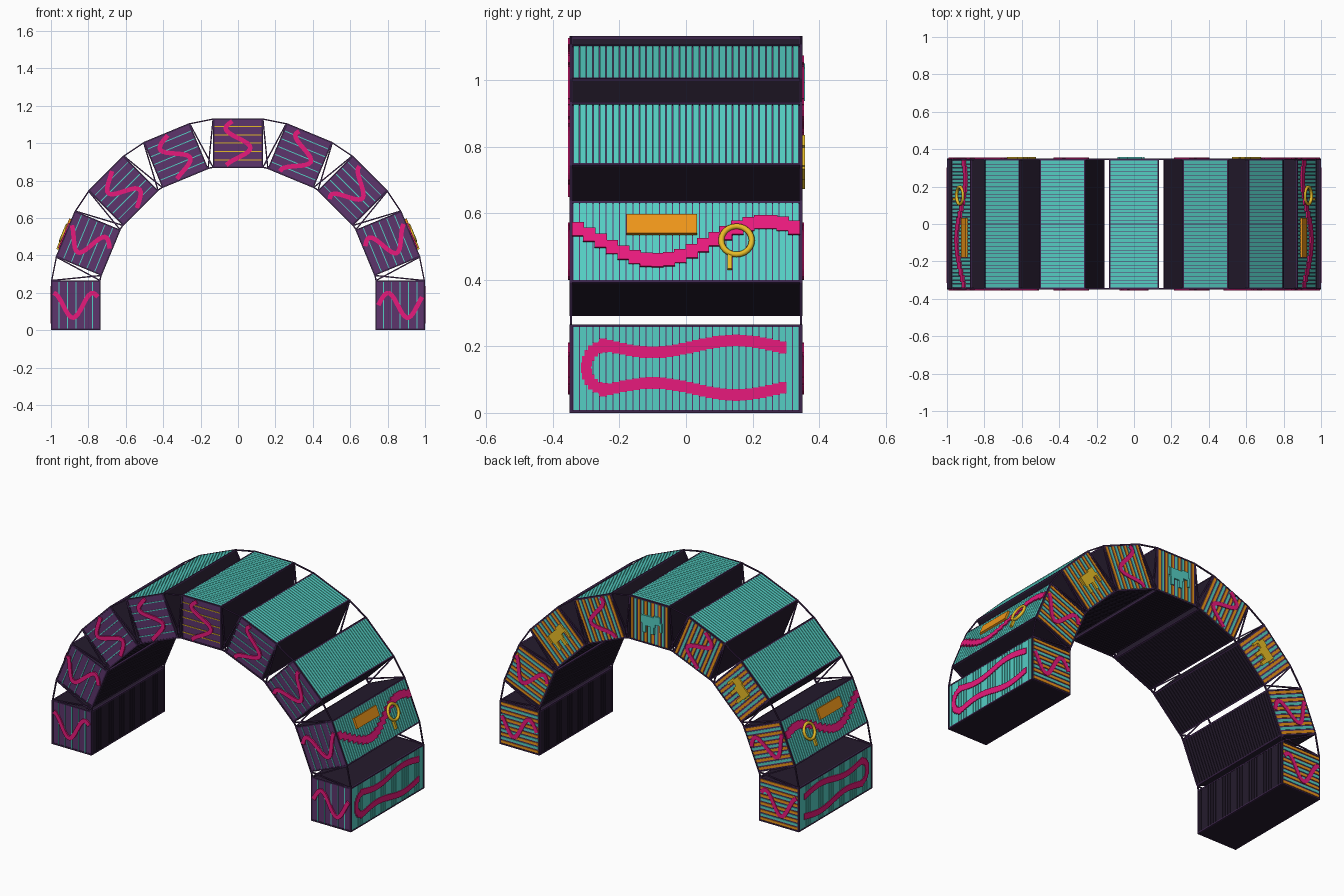
import bpy, bmesh
from math import sin, cos, pi, radians
from mathutils import Matrix, Vector

if "Cube" in bpy.data.objects:
    bpy.data.objects.remove(bpy.data.objects["Cube"])

COL = {
    "teal": (0.09, 0.62, 0.55, 1), "pink": (0.80, 0.01, 0.20, 1),
    "gold": (0.80, 0.50, 0.02, 1), "orange": (0.85, 0.30, 0.01, 1),
    "purple": (0.11, 0.035, 0.15, 1), "trim": (0.045, 0.018, 0.07, 1),
    "dark": (0.018, 0.011, 0.026, 1),
}
MATS = {}
for name, c in COL.items():
    MATS[name] = bpy.data.materials.new(name)
    MATS[name].diffuse_color = c

PARTS = {}          # (part name, colour) -> bmesh
R, ZC, H, D = 0.867, 0.133, 0.133, 0.35   # ring radius, ring height, half crate, half depth


def box(part, colour, m, c, s, rot=None):
    bm = PARTS.setdefault((part, colour), bmesh.new())
    local = Matrix.Translation(c) @ (rot or Matrix()) @ Matrix.Diagonal((*s, 1))
    bmesh.ops.create_cube(bm, size=1, matrix=m @ local)


def bar(part, colour, m, a, b, w, t):
    """Square bar between two points."""
    a, b = Vector(a), Vector(b)
    d = b - a
    x = d.normalized()
    y = Vector((0, 1, 0)) if abs(x.y) < 0.9 else Vector((1, 0, 0))
    z = x.cross(y).normalized()
    y = z.cross(x)
    rot = Matrix((x, y, z)).transposed().to_4x4()
    box(part, colour, m, (a + b) / 2, (d.length, t, w), rot)


def crate_matrix(i):
    """Local x = outward, y = depth, z = along the arch (upwards on both sides)."""
    th = radians(22.5 * i)
    flip = Matrix.Diagonal((1, 1, -1 if i > 4 else 1, 1))
    return (Matrix.Translation((R * cos(th), 0, ZC + R * sin(th)))
            @ Matrix.Rotation(-th, 4, 'Y') @ flip)


def animal(m, colour, i):
    """Blocky trunked animal on the back, standing upright in its crate."""
    y = D + 0.002
    for u, v, su, sv in [(0.01, 0.0, 0.06, 0.085), (0.025, 0.055, 0.05, 0.045),
                         (-0.012, 0.08, 0.055, 0.014), (-0.04, -0.03, 0.045, 0.02),
                         (-0.04, 0.025, 0.045, 0.02), (0.015, -0.05, 0.045, 0.01)]:
        box("back_animal", colour, m, (u, y, v), (su, 0.012, sv))


def wave(m, i, side):
    """Pink ribbon across a front or back crate end."""
    sgn = -1 if i > 4 else 1
    p = 0.145 - 0.0162 * i
    pts = []
    for k in range(21):
        u = -0.115 + 0.23 * k / 20
        pts.append((u, side * (D + 0.001), sgn * 0.066 * cos(2 * pi * (u - p) / 0.21)))
    for a, b in zip(pts, pts[1:]):
        e = (Vector(b) - Vector(a)).normalized() * 0.004
        bar("end_ribbon", "pink", m, Vector(a) - e, Vector(b) + e, 0.024, 0.008)


N = 34
for i in range(9):
    m = crate_matrix(i)
    # crate body with dark side panels
    box("crate_body", "purple", m, (0, 0, 0), (0.256, 0.694, 0.260))
    for s in (-1, 1):
        box("side_panel", "dark", m, (0, 0, s * 0.1305), (0.258, 0.69, 0.003))
    # outer and inner slats
    for k in range(N):
        y = -0.34 + 0.68 * (k + 0.5) / N
        box("outer_slats", "teal", m, (0.129, y, 0), (0.006, 0.0172, 0.25))
        box("inner_slats", "dark", m, (-0.129, y, 0), (0.006, 0.0172, 0.25))
    # edge frame
    e, w = H - 0.004, 0.008
    for a in (-1, 1):
        for b in (-1, 1):
            box("edge_frame", "trim", m, (a * e, 0, b * e), (w, 0.7, w))
            box("edge_frame", "trim", m, (0, a * (D - 0.004), b * e), (2 * H, w, w))
            box("edge_frame", "trim", m, (a * e, b * (D - 0.004), 0), (w, w, 2 * H))
    # thin front lines
    for k in range(5):
        box("front_lines", "gold" if i == 4 else "teal", m,
            (-0.09 + 0.045 * k, -0.348, 0), (0.005, 0.005, 0.25))
    # striped back
    for k in range(11):
        v = -0.115 + 0.023 * k
        box("back_stripes", "teal" if k % 2 else "orange", m,
            (0, 0.348, v), (0.246, 0.005, 0.015))
    wave(m, i, -1)
    if i in (2, 4, 6):
        animal(m, "teal" if i == 4 else "gold", i)
    else:
        wave(m, i, 1)

    # ribbon loop on the outside of the foot crates
    if i in (0, 8):
        for k in range(28):
            y = -0.25 + 0.54 * k / 27
            a = 0.018 * cos(2 * pi * (y - 0.15) / 0.5)
            for s in (-1, 1):
                box("foot_ribbon", "pink", m, (H, y, s * (0.064 + a) + 0.003),
                    (0.007, 0.024, 0.035))
        for k in range(11):
            t = pi / 2 + pi * k / 10
            box("foot_ribbon", "pink", m, (H, -0.25 + 0.05 * cos(t), 0.003 + 0.062 * sin(t)),
                (0.007, 0.03, 0.032))
    # wave, plaque and ring on the second crates
    if i in (1, 7):
        for k in range(20):
            y = -0.325 + 0.65 * k / 19
            box("shoulder_ribbon", "pink", m, (H + 0.001, y, 0.063 * cos(2 * pi * (y - 0.24) / 0.66)),
                (0.01, 0.037, 0.044))
        box("shoulder_plaque", "orange", m, (H + 0.003, -0.073, 0.053), (0.016, 0.212, 0.062))
        box("ring_tail", "gold", m, (H + 0.006, 0.132, -0.068), (0.014, 0.014, 0.05))
        bpy.ops.mesh.primitive_torus_add(major_radius=0.046, minor_radius=0.009,
                                         major_segments=24, minor_segments=8)
        ring = bpy.context.object
        ring.name = "shoulder_ring"
        ring.matrix_world = (m @ Matrix.Translation((H + 0.008, 0.152, 0))
                             @ Matrix.Rotation(pi / 2, 4, 'Y'))
        if i > 4:       # undo the mirrored axis
            ring.matrix_world = ring.matrix_world @ Matrix.Diagonal((-1, 1, 1, 1))
        ring.data.materials.append(MATS["gold"])
        bpy.ops.object.shade_smooth()

# rods bridging the wedge gaps
for i in range(8):
    m0, m1 = crate_matrix(i), crate_matrix(i + 1)
    z0 = H if i <= 4 else -H
    z1 = -H if i + 1 <= 4 else H
    for s in (-1, 1):
        y = s * (D - 0.004)
        o0, n0 = (m0 @ Vector((u, y, z0)) for u in (H - 0.004, 0.004 - H))
        o1, n1 = (m1 @ Vector((u, y, z1)) for u in (H - 0.004, 0.004 - H))
        for a, b in ((o0, o1), (n0, n1), (o0, n1), (n0, o1)):
            bar("gap_rod", "trim", Matrix(), a, b, 0.007, 0.007)

# turn the collected parts into objects
for (part, colour), bm in PARTS.items():
    bmesh.ops.recalc_face_normals(bm, faces=bm.faces)
    me = bpy.data.meshes.new(part)
    bm.to_mesh(me)
    bm.free()
    me.materials.append(MATS[colour])
    bpy.context.collection.objects.link(bpy.data.objects.new(part, me))

for m in bpy.data.materials:
    if m.users and not m.is_grease_pencil:
        m.use_nodes = True
        m.node_tree.nodes["Principled BSDF"].inputs["Base Color"].default_value = m.diffuse_color
